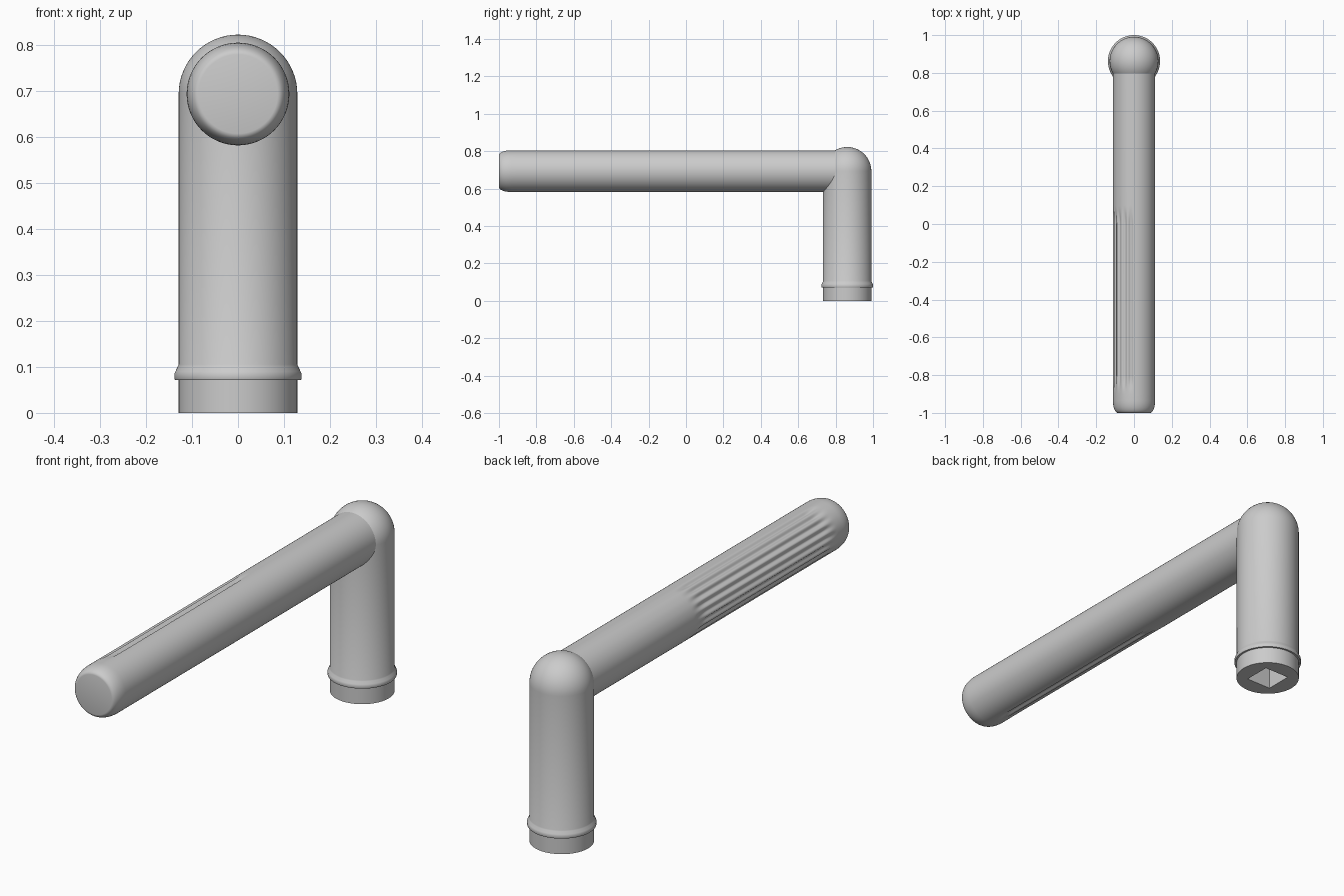
import bpy, bmesh, math

if "Cube" in bpy.data.objects:
    bpy.data.objects.remove(bpy.data.objects["Cube"])

POST_Y, ARM_Z = 0.862, 0.693
R_POST, R_ARM = 0.129, 0.1115


def skin(name, stations, place, segs):
    """Skin rings; each station is (position, radius or function of angle)."""
    bm = bmesh.new()
    rings = []
    for t, r in stations:
        ring = []
        for i in range(segs):
            a = 2 * math.pi * i / segs
            rad = r(a) if callable(r) else r
            ring.append(bm.verts.new(place(rad * math.cos(a), rad * math.sin(a), t)))
        rings.append(ring)
    for lo, hi in zip(rings, rings[1:]):
        for i in range(segs):
            j = (i + 1) % segs
            bm.faces.new((lo[i], lo[j], hi[j], hi[i]))
    bm.faces.new(rings[0])
    bm.faces.new(rings[-1])
    bmesh.ops.recalc_face_normals(bm, faces=bm.faces)
    mesh = bpy.data.meshes.new(name)
    bm.to_mesh(mesh)
    bm.free()
    ob = bpy.data.objects.new(name, mesh)
    bpy.context.collection.objects.link(ob)
    bpy.ops.object.select_all(action='DESELECT')
    ob.select_set(True)
    bpy.context.view_layer.objects.active = ob
    bpy.ops.object.shade_smooth_by_angle(angle=math.radians(35))
    return ob


# Post: square spindle socket, foot, collar, shaft and domed top
def square(a):
    return 0.059 / max(abs(math.cos(a)), abs(math.sin(a)))


post = [(0.3, square), (0.0, square), (0.0, R_POST), (0.072, R_POST),
        (0.072, 0.137), (0.074, 0.138), (0.086, 0.138), (0.090, 0.136),
        (0.101, 0.131), (0.105, R_POST), (ARM_Z, R_POST)]
for k in range(1, 16):
    b = math.pi / 2 * k / 16
    post.append((ARM_Z + R_POST * math.sin(b), R_POST * math.cos(b)))
post.append((ARM_Z + R_POST, 0.002))
skin("post", post, lambda u, v, t: (u, POST_Y + v, t), 96)


# Grip: ten shallow finger flutes on the left half, fading out at both ends
def fluted(depth):
    def radius(a):
        d = math.degrees(a) - 180
        if abs(d) > 90:
            return R_ARM
        return R_ARM - depth * (0.5 - 0.5 * math.cos(math.radians(d * 20)))
    return radius


arm = []
for k in range(9):
    b = math.pi / 2 * k / 8
    arm.append((-0.935 - 0.065 * math.cos(b), 0.086 + (R_ARM - 0.086) * math.sin(b)))
FADE, DEPTH = 8, 0.009
for k in range(FADE + 1):
    s = k / FADE
    arm.append((-0.90 + 0.10 * s, fluted(DEPTH * s * s * (3 - 2 * s))))
for k in range(FADE + 1):
    s = 1 - k / FADE
    arm.append((0.10 - 0.10 * s, fluted(DEPTH * s * s * (3 - 2 * s))))
arm.append((POST_Y, R_ARM))
skin("lever_arm", arm, lambda u, v, t: (u, t, ARM_Z + v), 240)
